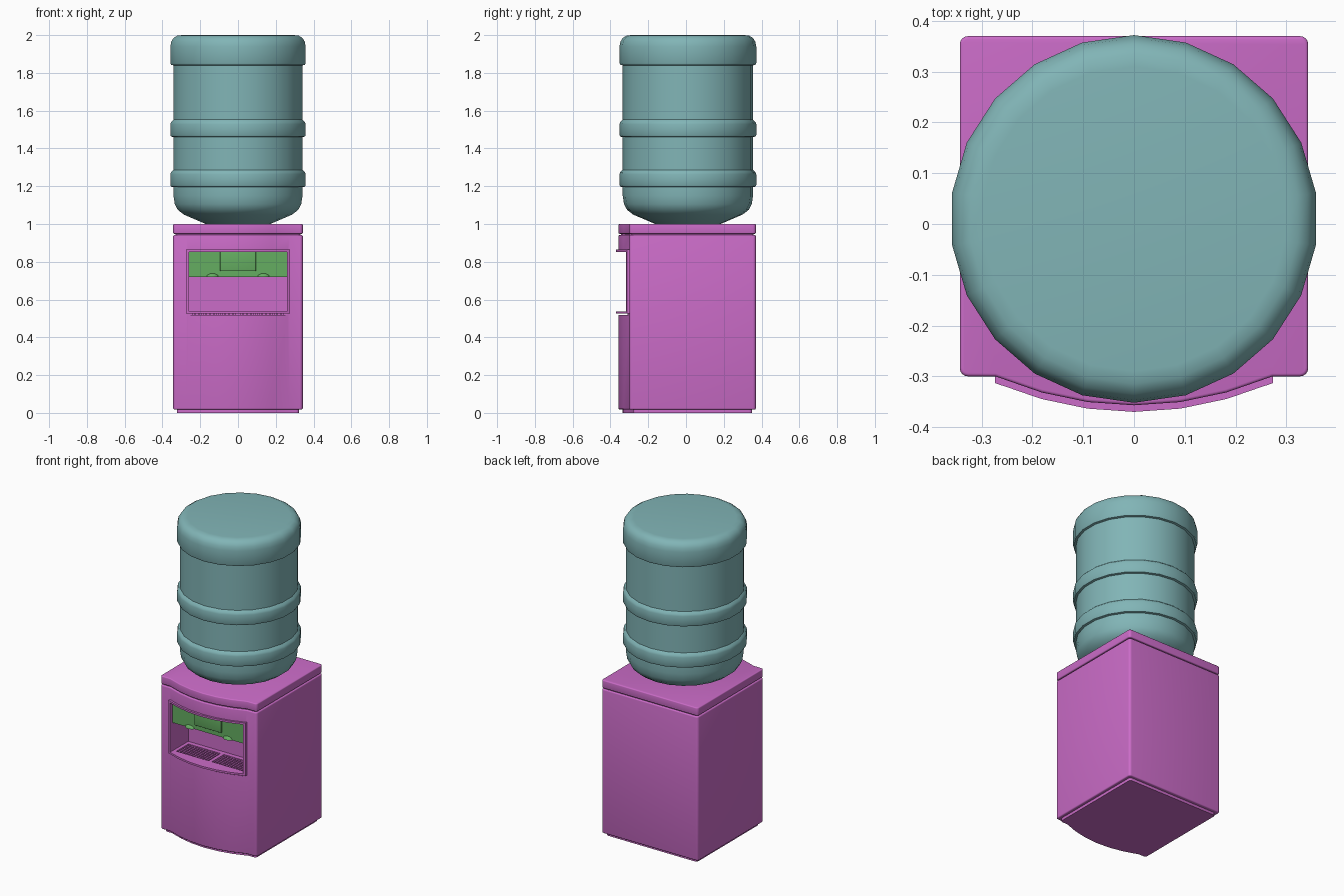
import bpy, bmesh, math

if "Cube" in bpy.data.objects:
    bpy.data.objects.remove(bpy.data.objects["Cube"])


def material(name, rgb):
    m = bpy.data.materials.new(name)
    m.diffuse_color = (*rgb, 1)
    m.use_nodes = True
    m.node_tree.nodes["Principled BSDF"].inputs["Base Color"].default_value = m.diffuse_color
    return m


TEAL = material("teal", (0.22, 0.46, 0.47))
PURPLE = material("purple", (0.60, 0.15, 0.58))
GREEN = material("green", (0.13, 0.42, 0.12))


def finish(name, bm, mat, bevel=0, angle=40):
    bmesh.ops.recalc_face_normals(bm, faces=bm.faces)
    me = bpy.data.meshes.new(name)
    bm.to_mesh(me)
    bm.free()
    ob = bpy.data.objects.new(name, me)
    bpy.context.collection.objects.link(ob)
    me.materials.append(mat)
    bpy.ops.object.select_all(action='DESELECT')
    ob.select_set(True)
    bpy.context.view_layer.objects.active = ob
    if bevel:
        b = ob.modifiers.new("bevel", 'BEVEL')
        b.width, b.segments = bevel, 3
        b.limit_method, b.angle_limit = 'ANGLE', math.radians(50)
        bpy.ops.object.modifier_apply(modifier="bevel")
    bpy.ops.object.shade_smooth_by_angle(angle=math.radians(angle))
    return ob


def prism(name, pts, z0, z1, mat, bevel=0):
    bm = bmesh.new()
    f = bm.faces.new([bm.verts.new((x, y, z0)) for x, y in pts])
    ext = bmesh.ops.extrude_face_region(bm, geom=[f])
    for v in ext["geom"]:
        if isinstance(v, bmesh.types.BMVert):
            v.co.z = z1
    return finish(name, bm, mat, bevel)


def box(name, x0, x1, y0, y1, z0, z1, mat, bevel=0):
    return prism(name, [(x0, y0), (x1, y0), (x1, y1), (x0, y1)], z0, z1, mat, bevel)


def lathe(name, profile, sides, center, mat, angle=40):
    bm = bmesh.new()
    cx, cy, cz = center
    rings = []
    for r, z in profile:
        rings.append([bm.verts.new((cx + r * math.sin(math.tau * i / sides),
                                    cy + r * math.cos(math.tau * i / sides), cz + z))
                      for i in range(sides)])
    for a, b in zip(rings, rings[1:]):
        for i in range(sides):
            j = (i + 1) % sides
            bm.faces.new((a[i], a[j], b[j], b[i]))
    bm.faces.new(rings[0])
    bm.faces.new(rings[-1])
    return finish(name, bm, mat, 0, angle)


def front_y(x):
    """Bowed front of the cabinet."""
    return -0.30 - 0.057 * max(0, 1 - (x / 0.273) ** 2)


def outline(inset=0):
    """Rounded rectangle with a bowed front."""
    w, back, front, r = 0.343 - inset, 0.37 - inset, -0.30 + inset, 0.016
    pts = [(x, front_y(x) + inset) for x in [-0.273 + 0.091 * i for i in range(7)]]
    for cx, cy, start in ((w - r, front + r, -90), (w - r, back - r, 0),
                          (-w + r, back - r, 90), (-w + r, front + r, 180)):
        for k in range(5):
            a = math.radians(start + 22.5 * k)
            pts.append((cx + r * math.cos(a), cy + r * math.sin(a)))
    return pts


def bowed_bar(name, x0, x1, z0, z1, back, n):
    """Bar whose front follows the bowed cabinet, standing slightly proud."""
    xs = [x0 + (x1 - x0) * i / n for i in range(n + 1)]
    pts = [(x, front_y(x) - 0.013) for x in xs] + [(x1, back), (x0, back)]
    return prism(name, pts, z0, z1, PURPLE)


# Cabinet: foot, body, groove and lid
prism("foot", outline(0.02), 0, 0.03, PURPLE)
body = prism("cabinet_body", outline(), 0.018, 0.942, PURPLE, 0.007)
prism("lid_groove", outline(0.012), 0.93, 0.96, PURPLE)
prism("lid", outline(), 0.948, 1.0, PURPLE, 0.006)

# Dispensing niche cut into the body
cutter = box("niche_cutter", -0.262, 0.262, -0.5, -0.13, 0.518, 0.857, PURPLE)
cutter.hide_render = True
cut = body.modifiers.new("niche", 'BOOLEAN')
cut.operation, cut.solver, cut.object = 'DIFFERENCE', 'EXACT', cutter
bpy.context.view_layer.objects.active = body
bpy.ops.object.modifier_apply(modifier="niche")
bpy.data.objects.remove(cutter)

# Raised frame round the niche
bowed_bar("frame_bottom", -0.274, 0.274, 0.525, 0.537, -0.285, 6)
bowed_bar("frame_top", -0.274, 0.274, 0.853, 0.865, -0.285, 6)
for s, side in ((-1, "left"), (1, "right")):
    a, b = sorted((s * 0.260, s * 0.274))
    bowed_bar("frame_" + side, a, b, 0.525, 0.865, -0.285, 1)

# Drip tray: rim, divider and slats
box("tray_back", -0.262, 0.262, -0.16, -0.125, 0.51, 0.535, PURPLE)
box("tray_divider", -0.012, 0.012, -0.31, -0.13, 0.51, 0.535, PURPLE)
for s, side in ((-1, "left"), (1, "right")):
    a, b = sorted((s * 0.24, s * 0.265))
    box("tray_edge_" + side, a, b, -0.30, -0.13, 0.51, 0.535, PURPLE)
    for i in range(11):
        x = s * (0.028 + 0.02 * i)
        box(f"tray_slat_{side}_{i}", x - 0.005, x + 0.005, -0.29, -0.15, 0.515, 0.531, PURPLE)

# Green control block with centre panel and two taps
box("control_block", -0.259, 0.259, -0.297, -0.12, 0.72, 0.858, GREEN)
box("control_panel", -0.095, 0.095, -0.307, -0.28, 0.75, 0.859, GREEN, 0.003)
for x, side in ((-0.135, "left"), (0.135, "right")):
    lathe("tap_" + side, [(0.04, 0), (0.037, 0.01), (0.026, 0.018), (0.01, 0.022)],
          16, (x, -0.274, 0.719), GREEN)

# Water bottle
R, W = 0.362, 0.345
profile = [(0.16, 0.995), (0.18, 1.003), (0.29, 1.05), (0.322, 1.075), (0.338, 1.105), (W, 1.15)]
for z in (1.195, 1.46):
    profile += [(W, z), (R - 0.004, z + 0.003), (R, z + 0.012), (R, z + 0.068),
                (R - 0.004, z + 0.08), (W, z + 0.092)]
profile += [(W, 1.84), (R - 0.004, 1.843), (R, 1.852), (R, 1.94), (0.357, 1.965),
            (0.345, 1.985), (0.325, 1.997), (0.30, 2.0)]
lathe("water_bottle", profile, 22, (0, 0.01, 0), TEAL, 45)
